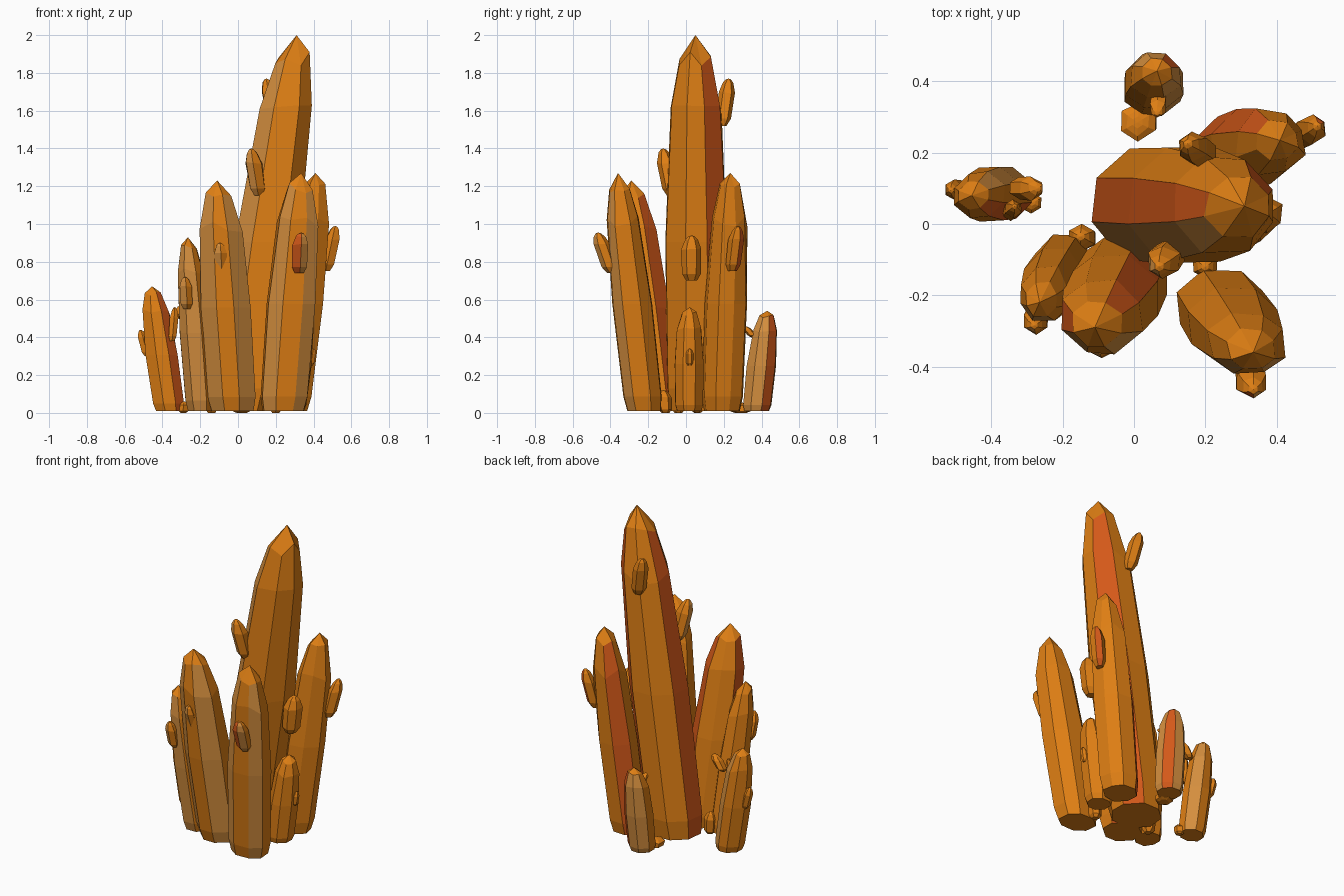
import bpy, bmesh, random
from math import cos, sin, radians
from mathutils import Vector

random.seed(4)
if "Cube" in bpy.data.objects:
    bpy.data.objects.remove(bpy.data.objects["Cube"])


def material(name, rgb):
    m = bpy.data.materials.new(name)
    m.use_nodes = True
    m.diffuse_color = (*rgb, 1)
    m.node_tree.nodes["Principled BSDF"].inputs["Base Color"].default_value = (*rgb, 1)
    return m


PALETTE = [material("amber orange", (0.73, 0.21, 0.007)),
           material("pale amber", (0.68, 0.28, 0.05)),
           material("red orange", (0.66, 0.10, 0.010))]
CODE = {"o": 0, "p": 1, "r": 2}

# Height fraction and radius fraction, from foot to just below the tip
SHARD = [(0, .86), (.06, .98), (.45, 1.02), (.8, .84), (.94, .52)]
BUD = [(0, .55), (.15, .95), (.7, 1), (.9, .65), (.98, .3)]


def crystal(name, foot, tip, rx, ry, sides, profile, jitter):
    """Leaning faceted prism; each letter in sides colours one face strip."""
    foot, tip = Vector(foot), Vector(tip)
    n = len(sides)
    step = 360 / n
    bm = bmesh.new()
    wobble = [random.uniform(1 - jitter, 1 + jitter) for _ in sides]
    turn = [random.uniform(-5, 5) for _ in sides]
    rings = []
    for t, s in profile:
        ring = []
        for i in range(n):
            a = radians((i - .5) * step + turn[i])
            # Facet shoulders sit at slightly uneven heights
            lift = random.uniform(-.025, .02) if .6 < t < .97 else 0
            c = foot.lerp(tip, t + lift)
            k = s * wobble[i] * (1 - lift * 3)
            ring.append(bm.verts.new(c + Vector((rx * k * cos(a), ry * k * sin(a), 0))))
        rings.append(ring)
    bm.faces.new(rings[0][::-1])
    apex = bm.verts.new(tip)
    for low, high in zip(rings, rings[1:]):
        for i in range(n):
            j = (i + 1) % n
            f = bm.faces.new((low[i], low[j], high[j], high[i]))
            f.material_index = CODE[sides[i]]
    for i in range(n):
        bm.faces.new((rings[-1][i], rings[-1][(i + 1) % n], apex))
    me = bpy.data.meshes.new(name)
    bm.to_mesh(me)
    bm.free()
    for m in PALETTE:
        me.materials.append(m)
    ob = bpy.data.objects.new(name, me)
    bpy.context.collection.objects.link(ob)
    return ob


# Large crystals: foot x, y, tip, radii, face colours counter-clockwise from +x
Z = 0.01
LARGE = [
    ("main_crystal", (.03, .06), (.31, .05, 2.0), .18, .172, "oroorpoo"),
    ("front_middle_crystal", (-.03, -.14), (-.11, -.29, 1.23), .135, .125, "oroorpop"),
    ("front_left_crystal", (.24, -.22), (.335, -.36, 1.27), .132, .115, "ooooopop"),
    ("front_right_crystal", (-.195, -.11), (-.265, -.22, .93), .088, .095, "oooooppo"),
    ("right_crystal", (-.36, .085), (-.455, .08, .67), .09, .082, "opooooor"),
    ("back_left_crystal", (.265, .19), (.41, .235, 1.27), .118, .112, "oooroooo"),
    ("left_crystal", (.28, .02), (.345, .02, .56), .085, .08, "oooooooo"),
    ("back_crystal", (.05, .375), (.065, .43, .54), .086, .078, "prppooop"),
]
for name, (x, y), tip, rx, ry, sides in LARGE:
    crystal(name, (x, y, Z), tip, rx, ry, sides, SHARD, .05)

# Small buds growing on the sides: foot, tip, radius, face colours
BUDS = [
    ("main_front", (.11, -.075, 1.15), (.07, -.12, 1.40), .046, "oooppo"),
    ("main_back", (.20, .19, 1.52), (.15, .225, 1.77), .046, "oooooo"),
    ("main_left", (.35, .03, .70), (.375, .03, .94), .052, "oooooo"),
    ("front_left", (.325, -.39, .74), (.335, -.465, .955), .046, "oooorp"),
    ("front_middle", (-.085, -.30, .72), (-.095, -.355, .90), .040, "oooopo"),
    ("front_right", (-.27, -.25, .55), (-.28, -.285, .72), .037, "oooopo"),
    ("back_left", (.465, .245, .75), (.515, .275, .99), .040, "oroooo"),
    ("right_inner", (-.33, .10, .50), (-.27, .10, .59), .032, "oooooo"),
    ("right_outer", (-.48, .095, .30), (-.515, .095, .44), .028, "oooooo"),
    ("right_front", (-.35, .03, .38), (-.335, .05, .56), .025, "oooooo"),
    ("left_small", (.385, .02, .25), (.40, .02, .34), .020, "oooooo"),
    ("back_small", (.07, .36, .40), (.065, .31, .46), .026, "oooooo"),
    ("ground_back", (.02, .29, 0), (.01, .285, .055), .055, "oooooo"),
    ("ground_front", (.20, -.11, 0), (.20, -.12, .12), .038, "oooooo"),
    ("ground_right", (-.14, -.04, 0), (-.15, -.035, .14), .038, "oooooo"),
    ("ground_side", (-.29, .06, 0), (-.285, .06, .06), .030, "oooooo"),
]
for name, foot, tip, r, sides in BUDS:
    crystal(name + "_bud", foot, tip, r, r, sides, BUD, .06)
